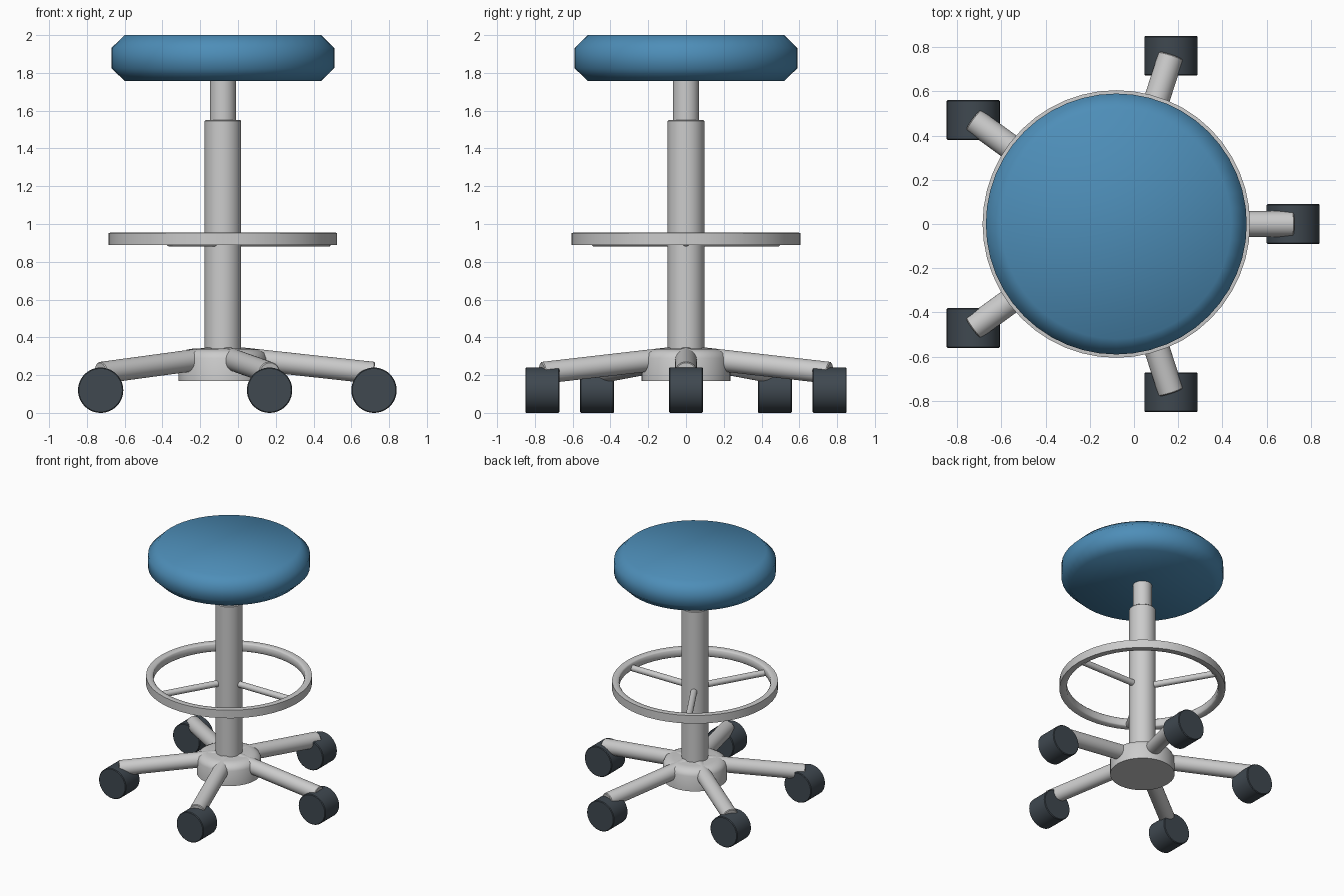
import bpy, bmesh, math
from mathutils import Vector

if "Cube" in bpy.data.objects:
    bpy.data.objects.remove(bpy.data.objects["Cube"])

CX = -0.08          # axis of the column, hub and seat
SEG = 48


def material(name, rgb):
    m = bpy.data.materials.new(name)
    m.diffuse_color = (*rgb, 1)
    m.use_nodes = True
    m.node_tree.nodes["Principled BSDF"].inputs["Base Color"].default_value = m.diffuse_color
    return m


def finish(bm, name, mat=None, angle=30):
    bmesh.ops.recalc_face_normals(bm, faces=bm.faces)
    me = bpy.data.meshes.new(name)
    bm.to_mesh(me)
    bm.free()
    ob = bpy.data.objects.new(name, me)
    bpy.context.collection.objects.link(ob)
    if mat:
        me.materials.append(mat)
    bpy.ops.object.select_all(action='DESELECT')
    ob.select_set(True)
    bpy.context.view_layer.objects.active = ob
    bpy.ops.object.shade_smooth_by_angle(angle=math.radians(angle))
    return ob


def lathe(name, profile, mat=None, angle=30, closed=False, start=None, direction=(0, 0, 1)):
    """Turn a (radius, height) profile about an axis; open profiles get caps."""
    rot = Vector((0, 0, 1)).rotation_difference(Vector(direction))
    origin = Vector(start or (CX, 0, 0))
    bm = bmesh.new()
    rings = []
    for r, h in profile:
        rings.append([bm.verts.new(origin + rot @ Vector((
            r * math.cos(2 * math.pi * i / SEG), r * math.sin(2 * math.pi * i / SEG), h)))
            for i in range(SEG)])
    pairs = list(zip(rings, rings[1:]))
    if closed:
        pairs.append((rings[-1], rings[0]))
    else:
        bm.faces.new(rings[0])
        bm.faces.new(rings[-1])
    for a, b in pairs:
        for i in range(SEG):
            j = (i + 1) % SEG
            bm.faces.new((a[i], a[j], b[j], b[i]))
    return finish(bm, name, mat, angle)


def rod(name, a, b, r, mat=None, bevel=0.005):
    d = Vector(b) - Vector(a)
    n = d.length
    prof = [(r - bevel, 0), (r, bevel), (r, n - bevel), (r - bevel, n)]
    return lathe(name, prof, mat, start=a, direction=d)


def around(radius, degrees, z):
    t = math.radians(degrees)
    return (CX + radius * math.cos(t), radius * math.sin(t), z)


blue = material("seat_blue", (0.075, 0.27, 0.48))
dark = material("caster_dark", (0.05, 0.065, 0.08))

# Cushioned seat
lathe("seat", [(0.52, 1.757), (0.59, 1.825), (0.59, 1.932), (0.52, 2.0)], blue, angle=60)

# Telescopic column
rod("upper_post", (CX, 0, 1.45), (CX, 0, 1.78), 0.069)
rod("column", (CX, 0, 0.25), (CX, 0, 1.55), 0.097)

# Foot ring and its three spokes
lathe("foot_ring", [(0.605, 0.888), (0.605, 0.953), (0.585, 0.955), (0.56, 0.953),
                    (0.553, 0.945), (0.553, 0.896), (0.56, 0.888)], angle=60, closed=True)
for k in range(3):
    a = 120 * k
    rod(f"foot_ring_spoke_{k + 1}", around(0.05, a, 0.905), around(0.57, a, 0.905), 0.024)

# Base hub
lathe("hub", [(0.235, 0.17), (0.235, 0.29), (0.222, 0.318), (0.19, 0.335), (0.16, 0.34)], angle=40)

# Five legs with casters, every wheel rolling along x
for k in range(5):
    a = 72 * k
    rod(f"leg_{k + 1}", around(0.08, a, 0.291), around(0.80, a, 0.212), 0.058)
    x, y, z = around(0.80, a, 0.12)
    rod(f"caster_{k + 1}", (x, y - 0.09, z), (x, y + 0.09, z), 0.12, dark)
